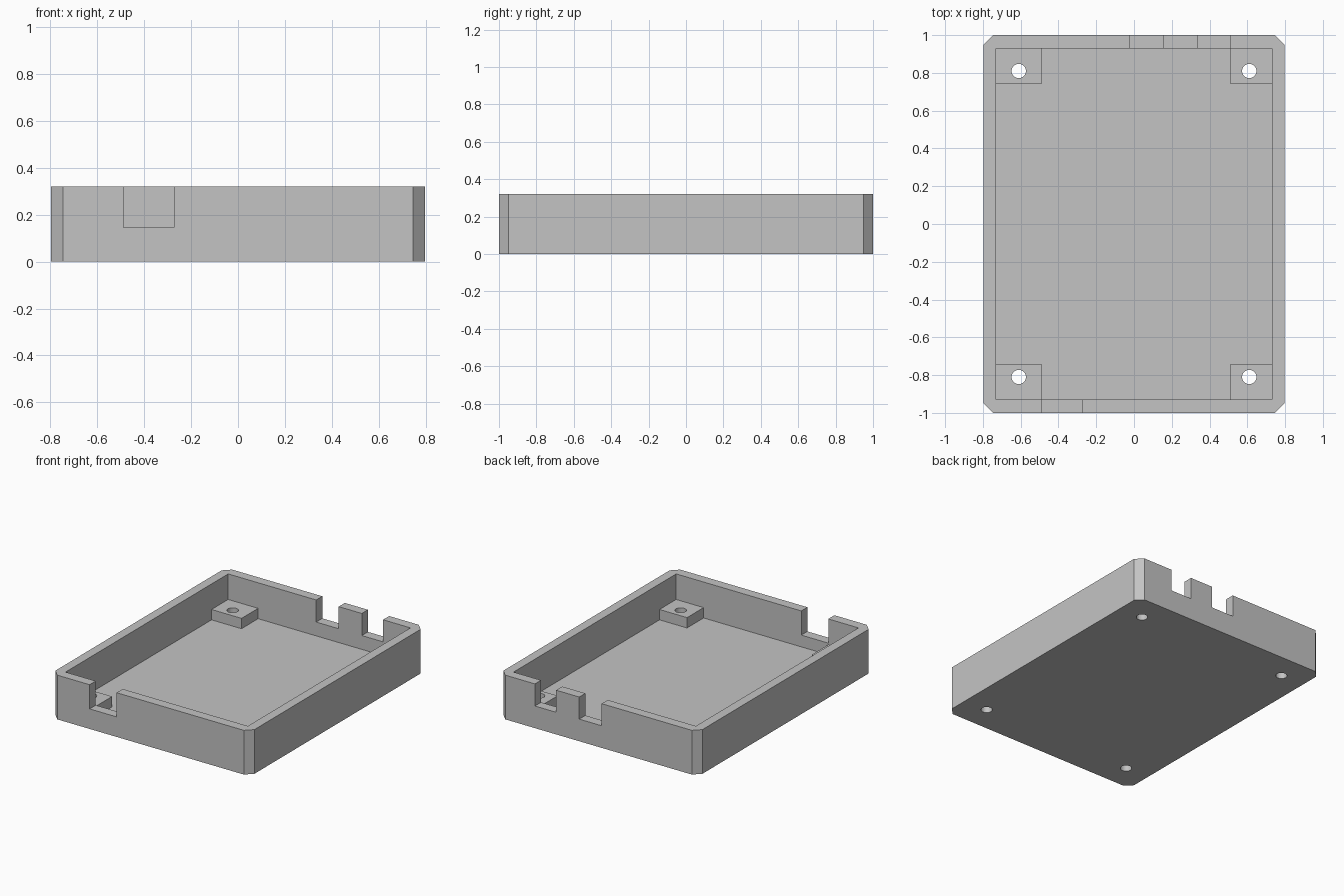
import bpy
import bmesh

cube = bpy.data.objects.get("Cube")
if cube:
    bpy.data.objects.remove(cube, do_unlink=True)

HALF_X, HALF_Y, HEIGHT = 0.797, 1.0, 0.32
IN_X, IN_Y, FLOOR = 0.73, 0.93, 0.06
CHAMFER = 0.05
STANDOFF_TOP = 0.135

grey = bpy.data.materials.new("plain grey")
grey.use_nodes = True
grey.diffuse_color = (0.55, 0.55, 0.55, 1)
grey.node_tree.nodes["Principled BSDF"].inputs["Base Color"].default_value = grey.diffuse_color


def add_object(name, bm):
    bmesh.ops.recalc_face_normals(bm, faces=bm.faces)
    mesh = bpy.data.meshes.new(name)
    bm.to_mesh(mesh)
    bm.free()
    mesh.materials.append(grey)
    obj = bpy.data.objects.new(name, mesh)
    bpy.context.collection.objects.link(obj)
    return obj


def box(name, x0, x1, y0, y1, z0, z1, chamfer=0):
    bm = bmesh.new()
    bmesh.ops.create_cube(bm, size=1)
    for v in bm.verts:
        v.co.x = x1 if v.co.x > 0 else x0
        v.co.y = y1 if v.co.y > 0 else y0
        v.co.z = z1 if v.co.z > 0 else z0
    if chamfer:
        upright = [e for e in bm.edges
                   if abs(e.verts[0].co.z - e.verts[1].co.z) > 0.1]
        bmesh.ops.bevel(bm, geom=upright, offset=chamfer, segments=1,
                        affect='EDGES')
    return add_object(name, bm)


def cylinder(name, x, y, radius):
    bm = bmesh.new()
    bmesh.ops.create_cone(bm, cap_ends=True, segments=32, radius1=radius,
                          radius2=radius, depth=1)
    bmesh.ops.translate(bm, verts=bm.verts, vec=(x, y, 0))
    return add_object(name, bm)


def combine(target, tool, operation):
    mod = target.modifiers.new(tool.name, 'BOOLEAN')
    mod.operation = operation
    mod.solver = 'EXACT'
    mod.object = tool
    bpy.context.view_layer.objects.active = target
    bpy.ops.object.modifier_apply(modifier=mod.name)
    bpy.data.objects.remove(tool, do_unlink=True)


# Open tray with chamfered upright corners
tray = box("enclosure_tray", -HALF_X, HALF_X, -HALF_Y, HALF_Y, 0, HEIGHT, CHAMFER)
combine(tray, box("cavity", -IN_X, IN_X, -IN_Y, IN_Y, FLOOR, 1), 'DIFFERENCE')

# Corner standoffs with screw holes running through the floor
corners = [(sx, sy) for sx in (-1, 1) for sy in (-1, 1)]
for sx, sy in corners:
    xs = sorted((sx * 0.51 if sx > 0 else sx * 0.49, sx * (IN_X + 0.02)))
    ys = sorted((sy * 0.74, sy * (IN_Y + 0.02)))
    combine(tray, box("standoff", *xs, *ys, FLOOR - 0.02, STANDOFF_TOP), 'UNION')
for sx, sy in corners:
    combine(tray, cylinder("screw_hole", sx * 0.61, sy * 0.81, 0.038), 'DIFFERENCE')

# Cable notches: one in the front wall, two in the back wall
for x0, x1, side, sill in ((-0.488, -0.272, -1, 0.145),
                           (-0.025, 0.155, 1, 0.16),
                           (0.34, 0.51, 1, 0.16)):
    ys = sorted((side * (IN_Y - 0.05), side * (HALF_Y + 0.1)))
    combine(tray, box("cable_notch", x0, x1, *ys, sill, 1), 'DIFFERENCE')

for poly in tray.data.polygons:
    poly.use_smooth = False
    poly.material_index = 0
